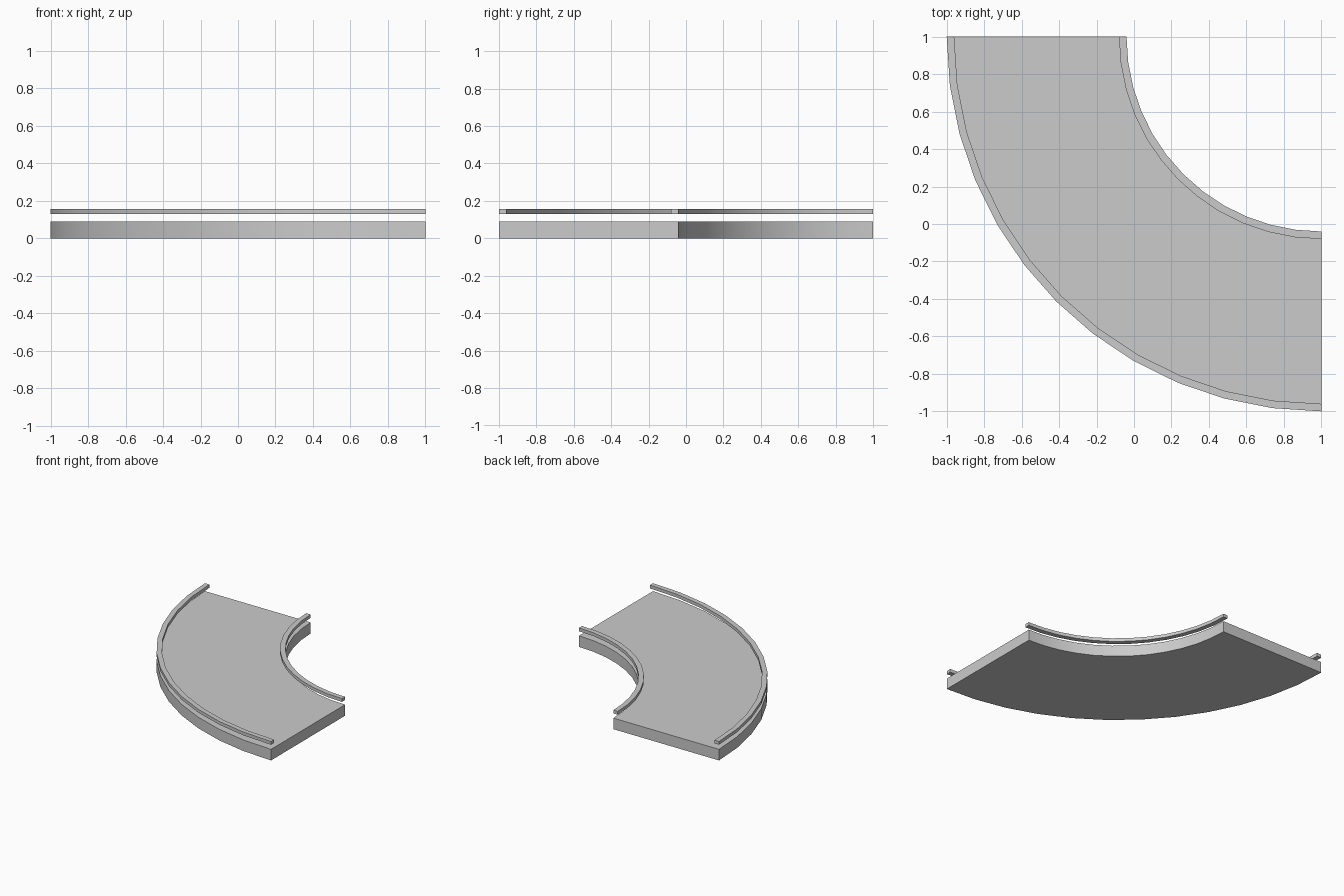
import bpy, bmesh, math

if "Cube" in bpy.data.objects:
    bpy.data.objects.remove(bpy.data.objects["Cube"])

CENTRE = (1.0, 1.0)   # pivot of the quarter turn
STEPS = 12            # 7.5 degree segments


def curved_bar(name, r_in, r_out, z0, z1):
    """Sweep a rectangular section through a quarter turn."""
    bm = bmesh.new()
    rings = []
    for i in range(STEPS + 1):
        a = math.pi + math.pi / 2 * i / STEPS
        section = [(r_in, z0), (r_out, z0), (r_out, z1), (r_in, z1)]
        rings.append([bm.verts.new((CENTRE[0] + r * math.cos(a),
                                    CENTRE[1] + r * math.sin(a), z))
                      for r, z in section])
    for a, b in zip(rings, rings[1:]):
        for k in range(4):
            n = (k + 1) % 4
            bm.faces.new((a[k], a[n], b[n], b[k]))
    bm.faces.new(rings[0])
    bm.faces.new(rings[-1][::-1])
    bmesh.ops.recalc_face_normals(bm, faces=bm.faces[:])
    mesh = bpy.data.meshes.new(name)
    bm.to_mesh(mesh)
    bm.free()
    obj = bpy.data.objects.new(name, mesh)
    bpy.context.collection.objects.link(obj)
    bpy.ops.object.select_all(action='DESELECT')
    obj.select_set(True)
    bpy.context.view_layer.objects.active = obj
    bpy.ops.object.shade_smooth_by_angle(angle=math.radians(30))
    return obj


# Flat bed and the two floating guide rails
curved_bar("curved_bed", 1.04, 2.0, 0.0, 0.091)
curved_bar("outer_rail", 1.96, 2.0, 0.129, 0.156)
curved_bar("inner_rail", 1.04, 1.08, 0.129, 0.156)
